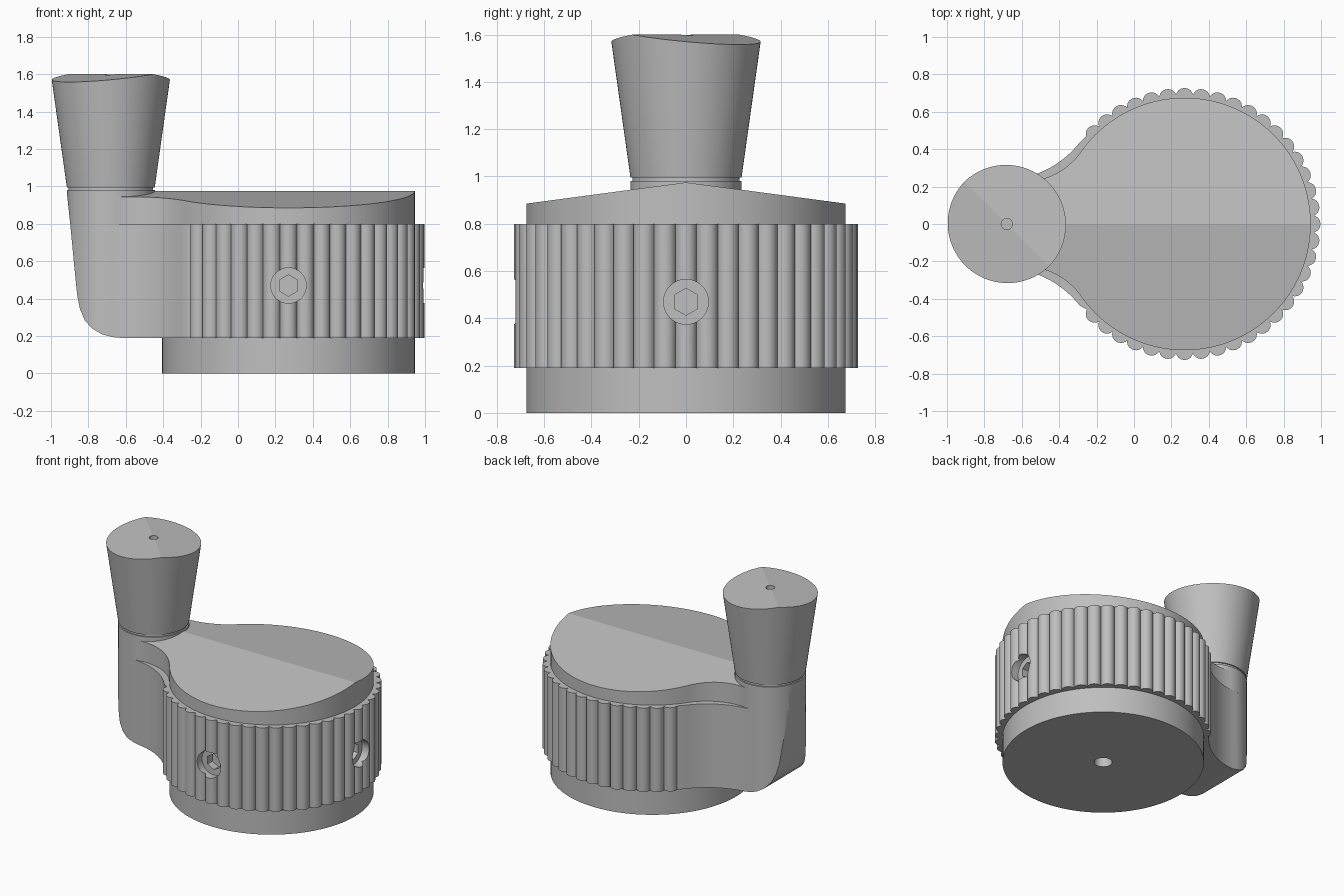
import bpy, bmesh
from math import cos, sin, pi, radians, atan2
from mathutils import Matrix, Vector

if "Cube" in bpy.data.objects:
    bpy.data.objects.remove(bpy.data.objects["Cube"])

DISC_X, DISC_R = 0.27, 0.675      # main round body
BOSS_X, BOSS_R = -0.68, 0.235     # post under the handle
SLOPE = 0.133                     # pitch of the ridged tops

grey = bpy.data.materials.new("plain grey")
grey.use_nodes = True
grey.diffuse_color = (0.52, 0.52, 0.52, 1)
grey.node_tree.nodes["Principled BSDF"].inputs["Base Color"].default_value = grey.diffuse_color


def make_object(name, bm):
    bmesh.ops.recalc_face_normals(bm, faces=bm.faces)
    mesh = bpy.data.meshes.new(name)
    bm.to_mesh(mesh)
    bm.free()
    mesh.materials.append(grey)
    obj = bpy.data.objects.new(name, mesh)
    bpy.context.collection.objects.link(obj)
    return obj


def prism(points, z0, z1, top_scale=1.0, centre=0.0):
    """Extrude an outline from z0 to z1, optionally flaring it about x = centre."""
    bm = bmesh.new()
    low = [bm.verts.new((x, y, z0)) for x, y in points]
    high = [bm.verts.new((centre + (x - centre) * top_scale, y * top_scale, z1)) for x, y in points]
    n = len(points)
    bm.faces.new(low[::-1])
    bm.faces.new(high)
    for i in range(n):
        j = (i + 1) % n
        bm.faces.new((low[i], low[j], high[j], high[i]))
    return bm


def arc(cx, cy, r, a0, a1, n):
    return [(cx + r * cos(a0 + (a1 - a0) * i / n), cy + r * sin(a0 + (a1 - a0) * i / n))
            for i in range(n + 1)]


def circle(cx, r, n=96, start=0.0):
    return arc(cx, 0, r, start, start + 2 * pi, n)[:-1]


def ridge_top(bm, point, direction):
    """Slice a shape with two sloping planes that meet in a ridge."""
    for side in (1, -1):
        normal = Vector((direction[0] * SLOPE * side, direction[1] * SLOPE * side, 1))
        bmesh.ops.bisect_plane(bm, geom=bm.verts[:] + bm.edges[:] + bm.faces[:],
                               plane_co=point, plane_no=normal, clear_outer=True)
        bmesh.ops.holes_fill(bm, edges=[e for e in bm.edges if e.is_boundary], sides=0)


def cut(obj, bm, matrix=Matrix()):
    bm.transform(matrix)
    cutter = make_object("cutter", bm)
    cutter.hide_render = True
    mod = obj.modifiers.new("cut", "BOOLEAN")
    mod.operation, mod.solver, mod.object = "DIFFERENCE", "EXACT", cutter
    bpy.context.view_layer.objects.active = obj
    bpy.ops.object.modifier_apply(modifier=mod.name)
    bpy.data.objects.remove(cutter)


def neck(radius, angle):
    """Concave arc tangent to the main circle (at angle) and to the boss circle."""
    span, diff = DISC_X - BOSS_X, radius - BOSS_R
    t = (diff ** 2 - span ** 2) / (2 * (span * cos(angle) + diff))
    cx, cy = DISC_X + t * cos(angle), t * sin(angle)
    end = atan2(-cy, BOSS_X - cx)
    return arc(cx, cy, t - radius, angle - pi, end, 20), end + pi


def mirrored(points):
    return [(x, -y) for x, y in reversed(points)]


# Fluted grip ring with its arm and boss as one outline
pitch = radians(7.5)
outline = []
for k in range(-18, 19):
    a = k * pitch
    outline += arc(DISC_X + 0.68 * cos(a), 0.68 * sin(a), 0.047,
                   a - radians(75), a + radians(75), 9)[:-1]
side, boss_angle = neck(0.71, radians(142))
outline += side + arc(BOSS_X, 0, BOSS_R, boss_angle, 2 * pi - boss_angle, 40)[1:-1] + mirrored(side)
grip = make_object("grip_and_arm", prism(outline, 0.19, 0.8))

# Upper post of the arm
boss = make_object("arm_post", prism(circle(BOSS_X, BOSS_R), 0.8, 0.98))

# Tapered outer end with a rounded lower corner
turn = Matrix.Rotation(pi / 2, 4, "X")
end_profile = [(-0.917, 0.985), (-0.897, 0.8), (-0.878, 0.6), (-0.86, 0.42), (-0.845, 0.345),
               (-0.82, 0.285), (-0.78, 0.24), (-0.73, 0.21), (-0.67, 0.194), (-0.6, 0.188),
               (-0.6, 0.1), (-1.2, 0.1), (-1.2, 0.985)]
for part in (grip, boss):
    cut(part, prism(end_profile, -1, 1), turn)

# Recessed screws with hexagonal sockets, on the front and on the right
for spin in (0, pi / 2):
    place = Matrix.Translation((DISC_X, 0, 0.47)) @ Matrix.Rotation(spin, 4, "Z") @ turn
    cut(grip, prism(circle(0, 0.095, 40), 0.665, 0.9), place)
    cut(grip, prism(circle(0, 0.057, 6, pi / 2), 0.61, 0.7), place)

# Ridged cover plate that flows into the post
side, boss_angle = neck(DISC_R, radians(145))
plate = arc(DISC_X, 0, DISC_R, -radians(145), radians(145), 90)[1:-1] + side + mirrored(side)
bm = prism(plate, 0.8, 1.15)
ridge_top(bm, (0, 0, 0.975), (0, 1))
cover = make_object("cover_plate", bm)

# Base disc with its centre hole
base = make_object("base_disc", prism(circle(DISC_X, DISC_R), 0, 0.19))
cut(base, prism(circle(DISC_X, 0.06, 32), -0.1, 0.3))

# Neck and flared handle with a ridged top and a small dimple
collar = make_object("handle_collar", prism(circle(BOSS_X, 0.226), 0.97, 1.0))
bm = prism(circle(BOSS_X, BOSS_R), 0.995, 1.75, (BOSS_R + 0.106) / BOSS_R, BOSS_X)
ridge_top(bm, (BOSS_X, 0, 1.6), (0.707, 0.707))
handle = make_object("handle", bm)
cut(handle, prism(circle(BOSS_X, 0.03, 24), 1.53, 1.7))

# Smooth the curved walls and keep the edges crisp
for obj in bpy.context.view_layer.objects:
    obj.select_set(obj in (grip, boss, cover, base, collar, handle))
bpy.context.view_layer.objects.active = grip
bpy.ops.object.shade_smooth_by_angle(angle=radians(25))
# The ridges are shallow, so mark them to stay sharp
for obj in (cover, handle):
    for e in obj.data.edges:
        a, b = (obj.data.vertices[i].co for i in e.vertices)
        if (a - b).length > 0.1 and abs(a.z - b.z) < 0.001:
            e.use_edge_sharp = True
